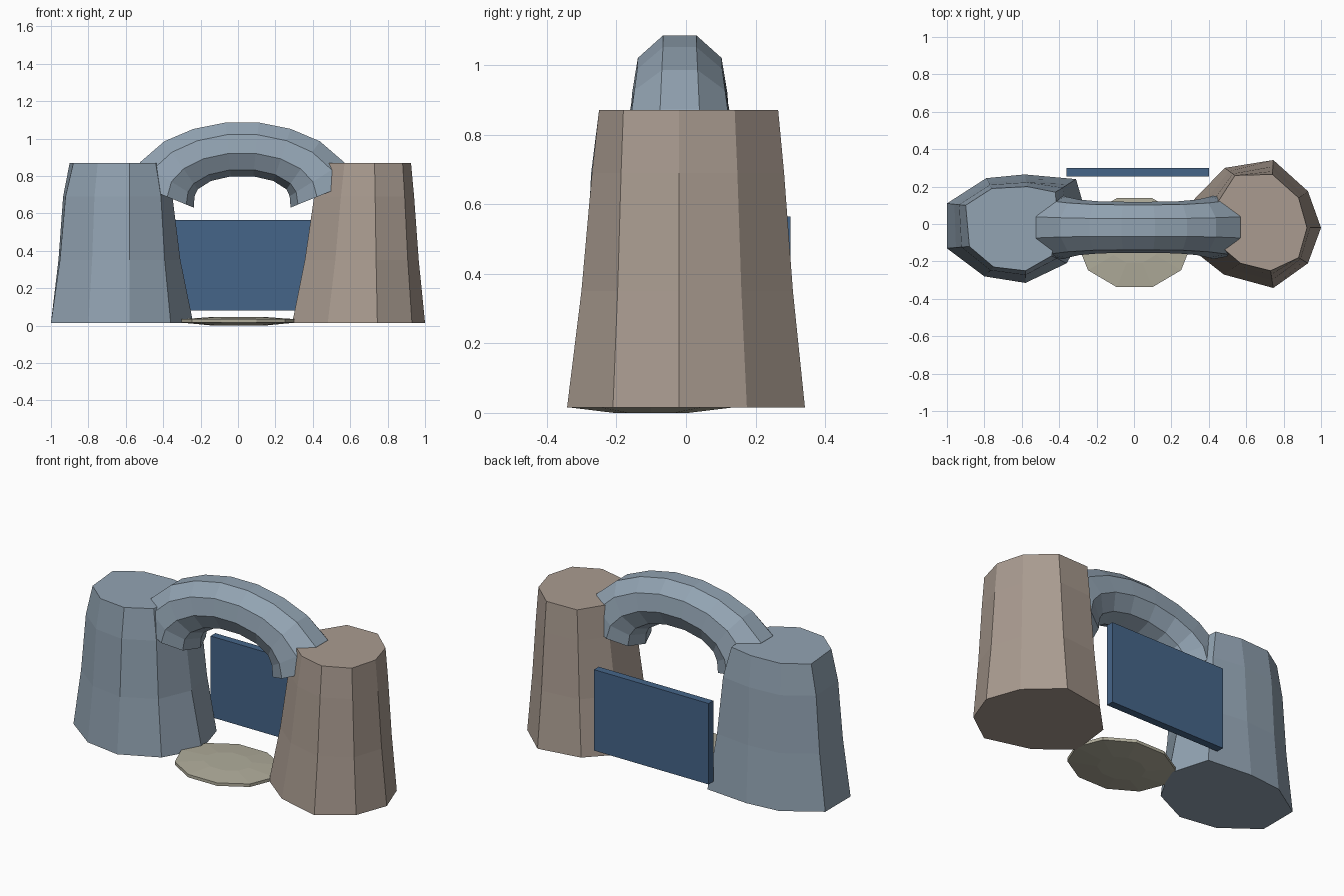
import bpy
from math import sin, cos, tau, pi, radians
from mathutils import Vector

if "Cube" in bpy.data.objects:
    bpy.data.objects.remove(bpy.data.objects["Cube"])


def material(name, rgb):
    m = bpy.data.materials.new(name)
    m.diffuse_color = (*rgb, 1)
    m.use_nodes = True
    m.node_tree.nodes["Principled BSDF"].inputs["Base Color"].default_value = m.diffuse_color
    return m


slate = material("slate", (0.29, 0.37, 0.45))
brown = material("brown_stone", (0.40, 0.33, 0.28))
sand = material("sand", (0.44, 0.42, 0.33))
blue = material("deep_blue", (0.06, 0.13, 0.25))


def loft(name, rings, mat):
    """Skin a list of equal-sized point rings and cap both ends."""
    n = len(rings[0])
    verts = [p for r in rings for p in r]
    faces = [tuple(reversed(range(n)))]
    for k in range(len(rings) - 1):
        for i in range(n):
            j = (i + 1) % n
            faces.append((k * n + i, k * n + j, (k + 1) * n + j, (k + 1) * n + i))
    faces.append(tuple(range((len(rings) - 1) * n, len(rings) * n)))
    me = bpy.data.meshes.new(name)
    me.from_pydata(verts, [], faces)
    me.materials.append(mat)
    ob = bpy.data.objects.new(name, me)
    bpy.context.collection.objects.link(ob)
    return ob


def pillar(name, base, top, taper, mat):
    rings = []
    for z, f in zip((0.015, 0.35, 0.69, 0.87), taper):
        rings.append([(*Vector(b).lerp(Vector(t), f), z) for b, t in zip(base, top)])
    return loft(name, rings, mat)


# Rough nine-sided rock pillars
pillar("left_pillar",
       [(-.24, 0), (-.31, .24), (-.585, .265), (-.79, .245), (-1, .11),
        (-1, -.13), (-.80, -.28), (-.58, -.315), (-.36, -.21)],
       [(-.41, 0), (-.42, .17), (-.57, .20), (-.76, .19), (-.90, .10),
        (-.88, -.12), (-.75, -.23), (-.58, -.25), (-.44, -.17)],
       (0, .4, .65, 1), slate)
pillar("right_pillar",
       [(1, -.02), (.93, .175), (.745, .342), (.485, .30), (.32, .13),
        (.29, -.12), (.48, -.27), (.745, -.342), (.93, -.21)],
       [(.925, -.02), (.88, .14), (.74, .265), (.54, .26), (.45, .12),
        (.44, -.10), (.57, -.21), (.73, -.25), (.88, -.18)],
       (0, .45, .78, 1), brown)

# Arch: nine-sided section swept along a half ellipse, thicker at the ends
rings = []
for k in range(10):
    t = radians(-90 + 20 * k)
    a, b = 0.43, 0.25
    centre = Vector((0.022 + a * sin(t), -0.018, 0.70 + b * cos(t)))
    normal = Vector((sin(t) / a, 0, cos(t) / b)).normalized()
    if k in (0, 9):
        normal = Vector((sin(t) * cos(radians(22)), 0, sin(radians(22))))
    grow = 1 + 0.24 * sin(t) ** 4
    ring = []
    for i in range(9):
        u = tau * (i + 0.5) / 9
        ring.append(centre + normal * (0.149 * grow * cos(u))
                    + Vector((0, 0.139 * grow * sin(u), 0)))
    rings.append(ring[::-1])
arch = loft("arch", [r[::-1] for r in rings], slate)

# Low sandy slab in the passage
loft("floor_slab",
     [[(0.003 + 0.308 * s * cos(tau * i / 10), -0.1 + 0.25 * s * sin(tau * i / 10), z)
       for i in range(10)]
      for s, z in ((.45, 0), (1, .016), (1, .034), (.45, .046))], sand)

# Flat backing panel
loft("back_panel",
     [[(-.36, .255, z), (.40, .255, z), (.40, .30, z), (-.36, .30, z)]
      for z in (.08, .565)], blue)

# Consistent outward normals
import bmesh
for ob in bpy.context.collection.objects:
    bm = bmesh.new()
    bm.from_mesh(ob.data)
    bmesh.ops.recalc_face_normals(bm, faces=bm.faces)
    bm.to_mesh(ob.data)
    bm.free()
